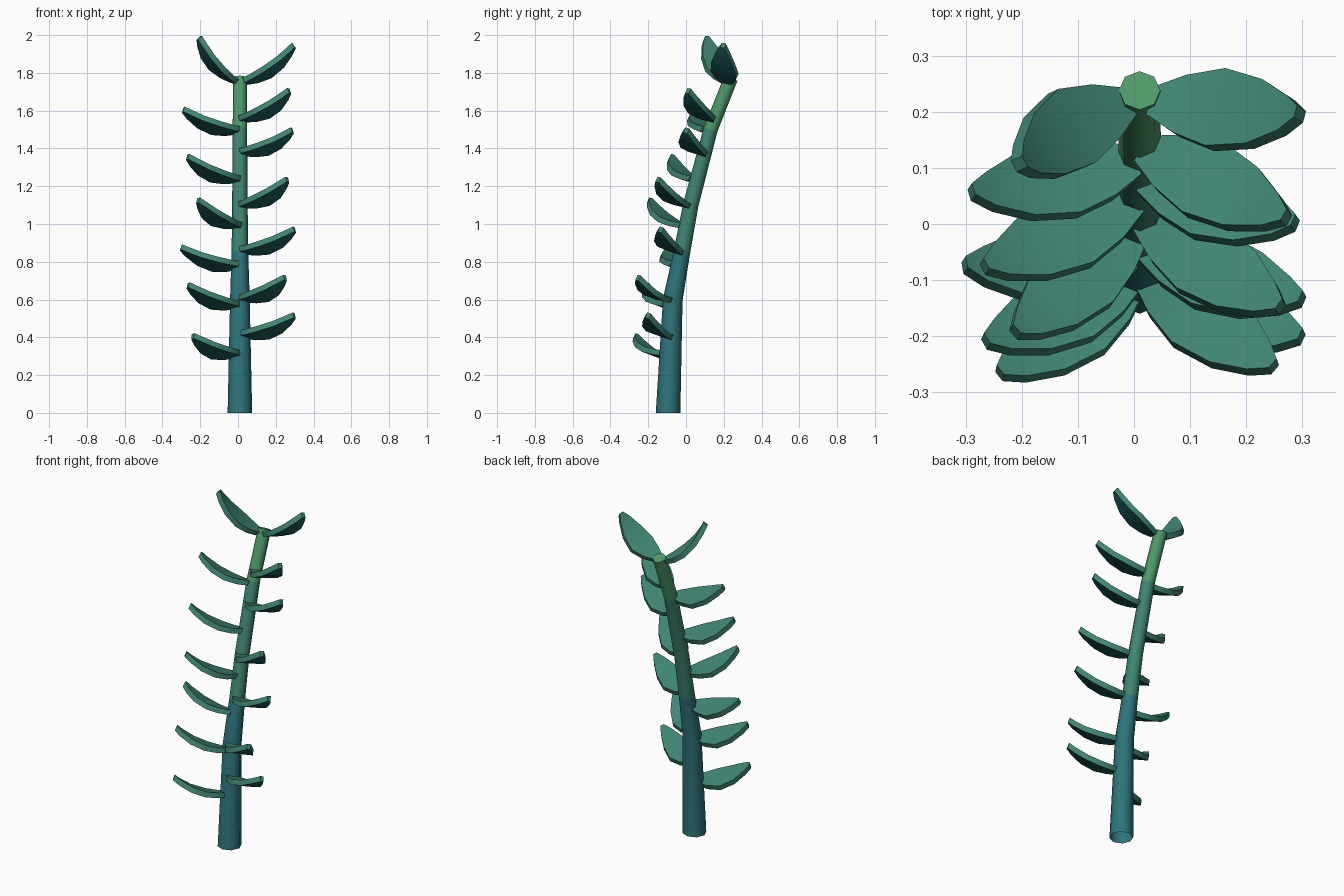
import bpy, bmesh, math
from mathutils import Vector

if "Cube" in bpy.data.objects:
    bpy.data.objects.remove(bpy.data.objects["Cube"])


def material(name, rgb):
    m = bpy.data.materials.new(name)
    m.diffuse_color = (*rgb, 1)
    m.use_nodes = True
    m.node_tree.nodes["Principled BSDF"].inputs["Base Color"].default_value = m.diffuse_color
    return m


TEAL = material("teal", (0.026, 0.178, 0.195))
SEA = material("sea green", (0.050, 0.235, 0.170))
GREEN = material("fresh green", (0.075, 0.325, 0.138))
DEEP = material("deep teal", (0.013, 0.115, 0.115))


def finish(bm, name, mats, angle):
    mesh = bpy.data.meshes.new(name)
    bm.to_mesh(mesh)
    bm.free()
    for m in mats:
        mesh.materials.append(m)
    ob = bpy.data.objects.new(name, mesh)
    bpy.context.collection.objects.link(ob)
    bpy.ops.object.select_all(action='DESELECT')
    ob.select_set(True)
    bpy.context.view_layer.objects.active = ob
    bpy.ops.object.shade_smooth_by_angle(angle=math.radians(angle))
    return ob


# Stem path: y, z, radius, lean of the ring (radians)
STEM = [(-0.095, 0.0, 0.065, 0.0), (-0.070, 0.60, 0.052, 0.12),
        (-0.022, 0.85, 0.044, 0.19), (0.025, 1.10, 0.041, 0.22),
        (0.130, 1.50, 0.038, 0.32), (0.238, 1.772, 0.037, 0.38)]


def stem_y(z):
    for a, b in zip(STEM, STEM[1:]):
        if z <= b[1]:
            return a[0] + (b[0] - a[0]) * (z - a[1]) / (b[1] - a[1])
    return STEM[-1][0]


def make_stem(sides=8):
    bm = bmesh.new()
    rings = []
    for y, z, r, lean in STEM:
        ring = []
        for i in range(sides):
            a = 2 * math.pi * i / sides
            d = r * math.sin(a)
            ring.append(bm.verts.new((0.01 + r * math.cos(a),
                                      y + d * math.cos(lean),
                                      z - d * math.sin(lean))))
        rings.append(ring)
    slots = [0, 0, 1, 1, 2]          # colour changes up the stem
    for k, slot in enumerate(slots):
        for i in range(sides):
            j = (i + 1) % sides
            f = bm.faces.new((rings[k][i], rings[k][j],
                              rings[k + 1][j], rings[k + 1][i]))
            f.material_index = slot
    bm.faces.new(rings[-1]).material_index = 2    # closed top, open foot
    finish(bm, "stem", [TEAL, SEA, GREEN], 50)


# Leaf outline: position along the length, back and front half widths
OUTLINE = [(0.0, 0.026, 0.026), (0.16, 0.058, 0.050), (0.38, 0.080, 0.067),
           (0.65, 0.064, 0.058), (0.88, 0.032, 0.034), (1.0, 0.010, 0.012)]


def make_leaf(name, base, tip, sag=0.032, thick=0.03):
    u = tip - base
    w = Vector((0, -1, 0.45))
    w = (w - w.project(u)).normalized()      # across the blade, towards the front
    n = u.cross(w).normalized()
    if n.z < 0:
        n = -n
    bm = bmesh.new()
    rows = []
    for t, back, front in OUTLINE:
        c = base + u * t - n * (sag * 4 * t * (1 - t))
        rows.append([bm.verts.new(c + w * a + n * (thick / 2 * b))
                     for a, b in ((-back, 1), (front, 1), (front, -1), (-back, -1))])
    for p, q in zip(rows, rows[1:]):
        for i in range(4):
            j = (i + 1) % 4
            f = bm.faces.new((p[i], p[j], q[j], q[i]))
            f.material_index = 1 if i == 2 else 0     # darker underside
    bm.faces.new(rows[0])
    bm.faces.new(rows[-1])
    bmesh.ops.recalc_face_normals(bm, faces=bm.faces)
    finish(bm, name, [SEA, DEEP], 30)


# Leaves: height of the joint, then the tip position
LEFT = [(0.31, -0.240, -0.265, 0.405), (0.57, -0.265, -0.208, 0.675),
        (0.78, -0.302, -0.072, 0.875), (0.99, -0.212, -0.192, 1.125),
        (1.235, -0.267, -0.075, 1.355), (1.495, -0.290, 0.058, 1.605),
        (1.755, -0.205, 0.108, 1.985)]
RIGHT = [(0.415, 0.299, -0.200, 0.515), (0.605, 0.250, -0.253, 0.715),
         (0.86, 0.300, -0.133, 0.970), (1.10, 0.262, -0.147, 1.235),
         (1.38, 0.288, 0.003, 1.495), (1.555, 0.272, 0.012, 1.705),
         (1.755, 0.296, 0.197, 1.945)]

make_stem()
for side, s, leaves in (("left", -1, LEFT), ("right", 1, RIGHT)):
    for i, (z, *tip) in enumerate(leaves):
        top = z > 1.7
        base = Vector((0.01 + s * (0.026 if top else 0.008),
                       stem_y(z) - (0.016 if top else 0.022), z))
        make_leaf(f"leaf_{side}_{i + 1}", base, Vector(tip))
